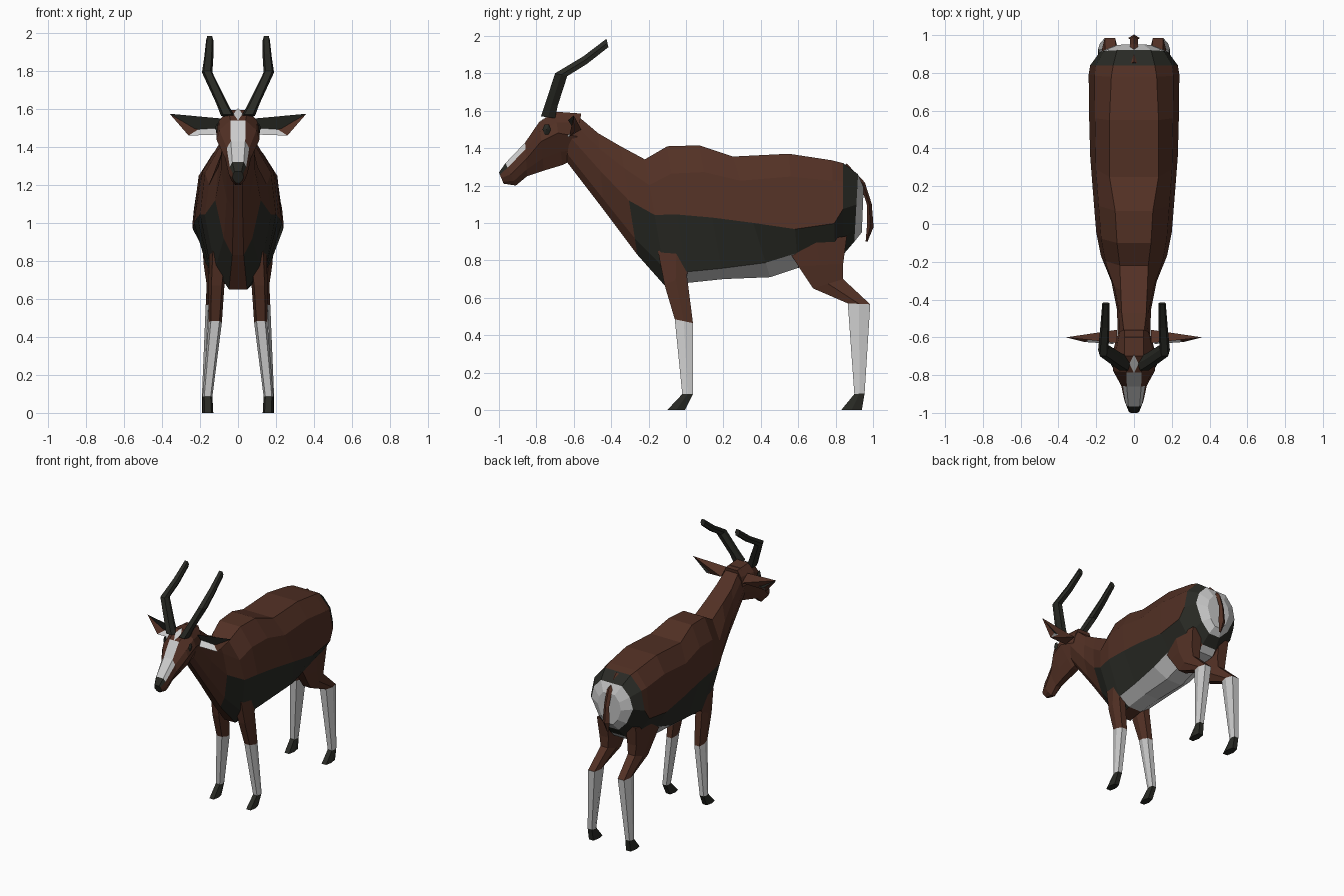
import bpy, bmesh, math
from mathutils import Vector

if "Cube" in bpy.data.objects:
    bpy.data.objects.remove(bpy.data.objects["Cube"])


def mat(name, c):
    m = bpy.data.materials.new(name)
    m.diffuse_color = (*c, 1)
    m.use_nodes = True
    m.node_tree.nodes["Principled BSDF"].inputs["Base Color"].default_value = m.diffuse_color
    return m


MATS = [mat("brown", (.085, .03, .018)), mat("dark", (.022, .023, .018)),
        mat("white", (.75, .75, .75))]
BROWN, DARK, WHITE = 0, 1, 2


def build(name, verts, faces, cols, mirror=False):
    bm = bmesh.new()
    vs = [bm.verts.new(v) for v in verts]
    for f, c in zip(faces, cols):
        bm.faces.new([vs[i] for i in f]).material_index = c
    bmesh.ops.recalc_face_normals(bm, faces=bm.faces)
    me = bpy.data.meshes.new(name)
    bm.to_mesh(me)
    bm.free()
    for m in MATS:
        me.materials.append(m)
    ob = bpy.data.objects.new(name, me)
    bpy.context.collection.objects.link(ob)
    if mirror:
        mod = ob.modifiers.new("mirror", 'MIRROR')
        mod.use_mirror_merge = False
    return ob


def loft(name, rings, color, mirror=False):
    """Skin rings of equal length; color(i, j) picks the material of each face."""
    n = len(rings[0])
    verts = [p for r in rings for p in r]
    faces, cols = [], []
    for i in range(len(rings) - 1):
        for j in range(n):
            k = (j + 1) % n
            faces.append((i*n + j, i*n + k, i*n + n + k, i*n + n + j))
            cols.append(color(i, j))
    last = len(rings) - 1
    faces += [tuple(range(n)), tuple(range(last*n, last*n + n))]
    cols += [color(0, 0), color(last, 0)]
    return build(name, verts, faces, cols, mirror)


def section(yt, zt, yb, zb, wt, w, fu, fl, wl):
    """Ten-sided section slanted from a top point to a bottom point."""
    half = [(wt, 0), (.87*w, .2), (w, fu), (wl, fl), (.4*wl, 1)]
    pts = [(x, yt + (yb - yt)*t, zt + (zb - zt)*t) for x, t in half]
    return pts + [(-x, y, z) for x, y, z in reversed(pts)]


def strip(j):
    """Strip index down either side: -1 top, 0 to 3 side, 4 underside."""
    return min(j, 8 - j)


# Body and neck, from rump to head
body = [(.95, 1.19, .94, .95, .05, .10, .45, .8, .07),
        (.92, 1.26, .90, .90, .09, .18, .45, .8, .12),
        (.84, 1.32, .84, .83, .11, .232, .5, .83, .15),
        (.78, 1.335, .80, .79, .12, .24, .62, .84, .16),
        (.55, 1.37, .60, .76, .13, .238, .66, .87, .17),
        (.25, 1.355, .45, .71, .13, .232, .55, .88, .17),
        (.07, 1.415, .20, .70, .10, .215, .54, .92, .15),
        (-.10, 1.41, .01, .68, .09, .20, .50, .92, .14),
        (-.22, 1.34, -.10, .65, .075, .175, .43, .84, .12),
        (-.35, 1.41, -.26, .83, .07, .12, .50, .85, .075),
        (-.47, 1.48, -.44, 1.07, .065, .09, .50, .85, .06),
        (-.60, 1.59, -.64, 1.33, .05, .085, .50, .85, .06)]


def body_color(i, j):
    k = strip(j)
    if i == 0:
        return WHITE
    if i == 1:
        return DARK
    if k == 4 and i < 7 or k == 3 and 3 < i < 7:
        return WHITE
    if k == 2 and i < 9 or k == 3 and i in (7, 8):
        return DARK
    return BROWN


loft("body", [section(*s) for s in body], body_color)

# Head with pale blaze and dark nose
head = [(-.56, 1.585, -.60, 1.34, .05, .085, .5, .8, .05),
        (-.70, 1.595, -.66, 1.31, .05, .115, .4, .75, .065),
        (-.785, 1.54, -.76, 1.28, .04, .112, .4, .75, .06),
        (-.86, 1.43, -.85, 1.25, .038, .068, .5, .8, .045),
        (-.965, 1.32, -.91, 1.20, .03, .05, .5, .8, .035),
        (-1.0, 1.27, -.975, 1.21, .018, .03, .5, .8, .022)]


def head_color(i, j):
    k = strip(j)
    if i == 4 and k <= 0 or i == 5:
        return DARK
    if i in (2, 3) and k <= (0 if i == 3 else -1):
        return WHITE
    return BROWN


loft("head", [section(*s) for s in head], head_color)

# Small pale mark on the forehead
build("forehead_mark", [(0, -.69, 1.605), (.025, -.74, 1.575), (0, -.79, 1.54), (-.025, -.74, 1.575)],
      [(0, 1, 2, 3)], [WHITE])


def hexring(x0, x1, y0, y1, z0, z1):
    """Six-sided ring in a box footprint, z rising or falling from y0 to y1."""
    xc, xr = (x0 + x1)/2, (x1 - x0)/2
    at = lambda x, t: (xc + xr*x, y0 + (y1 - y0)*t, z0 + (z1 - z0)*t)
    return [at(-.65, 0), at(.65, 0), at(1, .5), at(.65, 1), at(-.65, 1), at(-1, .5)]


# Legs: brown thigh, pale shank, dark hoof
front = [(.05, .15, -.15, .05, .85, .90), (.07, .155, -.115, .005, .67, .72),
         (.085, .155, -.06, .037, .485, .465), (.135, .187, -.02, .037, .085, .085),
         (.13, .187, -.10, -.005, 0, 0)]
hind = [(.06, .19, .53, .86, .88, .93), (.06, .18, .60, .84, .77, .78),
        (.07, .165, .68, .84, .65, .70), (.085, .17, .865, .985, .57, .565),
        (.135, .19, .90, .955, .085, .09), (.13, .19, .83, .94, 0, 0)]
for name, rows in (("front_leg", front), ("hind_leg", hind)):
    n = len(rows)
    loft(name, [hexring(*r) for r in rows],
         lambda i, j, n=n: DARK if i >= n - 2 else WHITE if i == n - 3 else BROWN, True)

# Horns: up and out, then swept back
horn = [(.02, .09, -.775, -.70, 1.57, 1.56), (.055, .115, -.755, -.685, 1.63, 1.63),
        (.135, .19, -.70, -.635, 1.80, 1.785), (.13, .178, -.55, -.53, 1.89, 1.85),
        (.13, .168, -.425, -.415, 1.985, 1.94)]
loft("horn", [hexring(*r) for r in horn], lambda i, j: DARK, True)

# Ears: brown back, dark and pale lining
A, P, B, M, C, T, D = range(7)
build("ear", [(.09, -.63, 1.55), (.10, -.60, 1.50), (.11, -.635, 1.465), (.25, -.595, 1.49),
              (.26, -.625, 1.46), (.36, -.60, 1.575), (.09, -.56, 1.50)],
      [(A, P, M, T), (P, B, C, M), (M, C, T), (A, T, D), (D, T, C), (D, C, B), (A, D, P), (P, D, B)],
      [DARK, WHITE, BROWN, BROWN, BROWN, BROWN, BROWN, BROWN], True)

# Eyes
eye = [(.108 + (.014 if i == 6 else 0),
        -.745 + (0 if i == 6 else .022*math.cos(i*math.pi/3)),
        1.50 + (0 if i == 6 else .032*math.sin(i*math.pi/3))) for i in range(7)]
build("eye", eye, [(i, (i + 1) % 6, 6) for i in range(6)], [DARK]*6, True)

# Tail hanging over the rump patch
tail = [(.85, 1.31, .02), (.945, 1.21, .022), (.98, 1.10, .022), (.985, .98, .03), (.965, .90, .008)]
rings = []
for i, (y, z, r) in enumerate(tail):
    a, b = Vector(tail[max(i - 1, 0)][:2]), Vector(tail[min(i + 1, 4)][:2])
    d = (b - a).normalized()
    ny, nz = -d.y*r*.6, d.x*r*.6
    rings.append([(r, y, z), (0, y + ny, z + nz), (-r, y, z), (0, y - ny, z - nz)])
loft("tail", rings, lambda i, j: BROWN)
